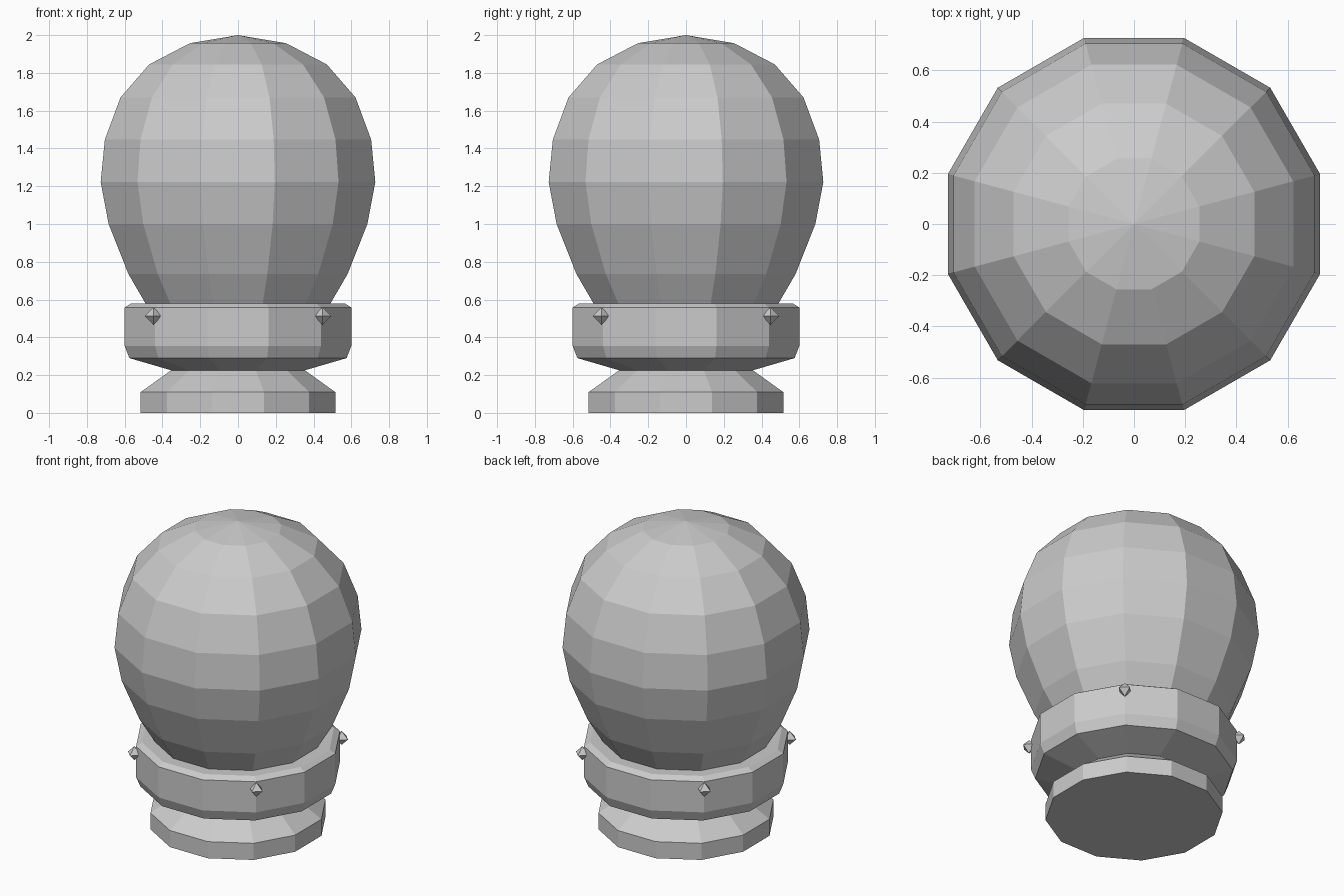
import bpy, bmesh, math

if "Cube" in bpy.data.objects:
    bpy.data.objects.remove(bpy.data.objects["Cube"])

SIDES = 12
STEP = 2 * math.pi / SIDES

grey = bpy.data.materials.new("plain_grey")
grey.diffuse_color = (0.6, 0.6, 0.6, 1)
grey.use_nodes = True
grey.node_tree.nodes["Principled BSDF"].inputs["Base Color"].default_value = grey.diffuse_color


def finish(name, bm):
    bmesh.ops.recalc_face_normals(bm, faces=bm.faces)
    mesh = bpy.data.meshes.new(name)
    bm.to_mesh(mesh)
    bm.free()
    mesh.materials.append(grey)
    obj = bpy.data.objects.new(name, mesh)
    bpy.context.collection.objects.link(obj)
    return obj


def lathe(name, profile):
    """Closed 12-sided solid; profile = (flat-to-centre distance, z), bottom to top."""
    bm = bmesh.new()
    rings = []
    for r, z in profile:
        if r == 0:
            rings.append([bm.verts.new((0, 0, z))] * SIDES)
            continue
        r /= math.cos(STEP / 2)
        rings.append([bm.verts.new((r * math.cos((i + 0.5) * STEP),
                                    r * math.sin((i + 0.5) * STEP), z))
                      for i in range(SIDES)])
    for a, b in zip(rings, rings[1:]):
        for i in range(SIDES):
            j = (i + 1) % SIDES
            bm.faces.new(list(dict.fromkeys((a[i], a[j], b[j], b[i]))))
    for ring in (rings[0], rings[-1]):
        if ring[0] is not ring[1]:
            bm.faces.new(ring)
    return finish(name, bm)


# Foot
lathe("base", [(0.515, 0), (0.515, 0.11), (0.355, 0.225)])

# Thick band around the neck
lathe("collar", [(0.335, 0.22), (0.575, 0.29), (0.60, 0.355),
                 (0.60, 0.558), (0.565, 0.58)])

# Bulb-shaped dome
lathe("dome", [(0.46, 0.53), (0.49, 0.58), (0.58, 0.735), (0.685, 1.0),
               (0.727, 1.222), (0.705, 1.447), (0.622, 1.67),
               (0.47, 1.845), (0.255, 1.957), (0, 2.0)])

# Four small octahedral studs on the collar corners
for k, (sx, sy) in enumerate([(1, 1), (-1, 1), (-1, -1), (1, -1)]):
    bm = bmesh.new()
    c = (0.447 * sx, 0.447 * sy, 0.513)
    r = 0.046
    ring = [bm.verts.new((c[0] + r * math.cos(a * math.pi / 2),
                          c[1] + r * math.sin(a * math.pi / 2), c[2]))
            for a in range(4)]
    for dz in (r, -r):
        tip = bm.verts.new((c[0], c[1], c[2] + dz))
        for i in range(4):
            bm.faces.new((ring[i], ring[(i + 1) % 4], tip))
    finish(f"stud_{k + 1}", bm)
